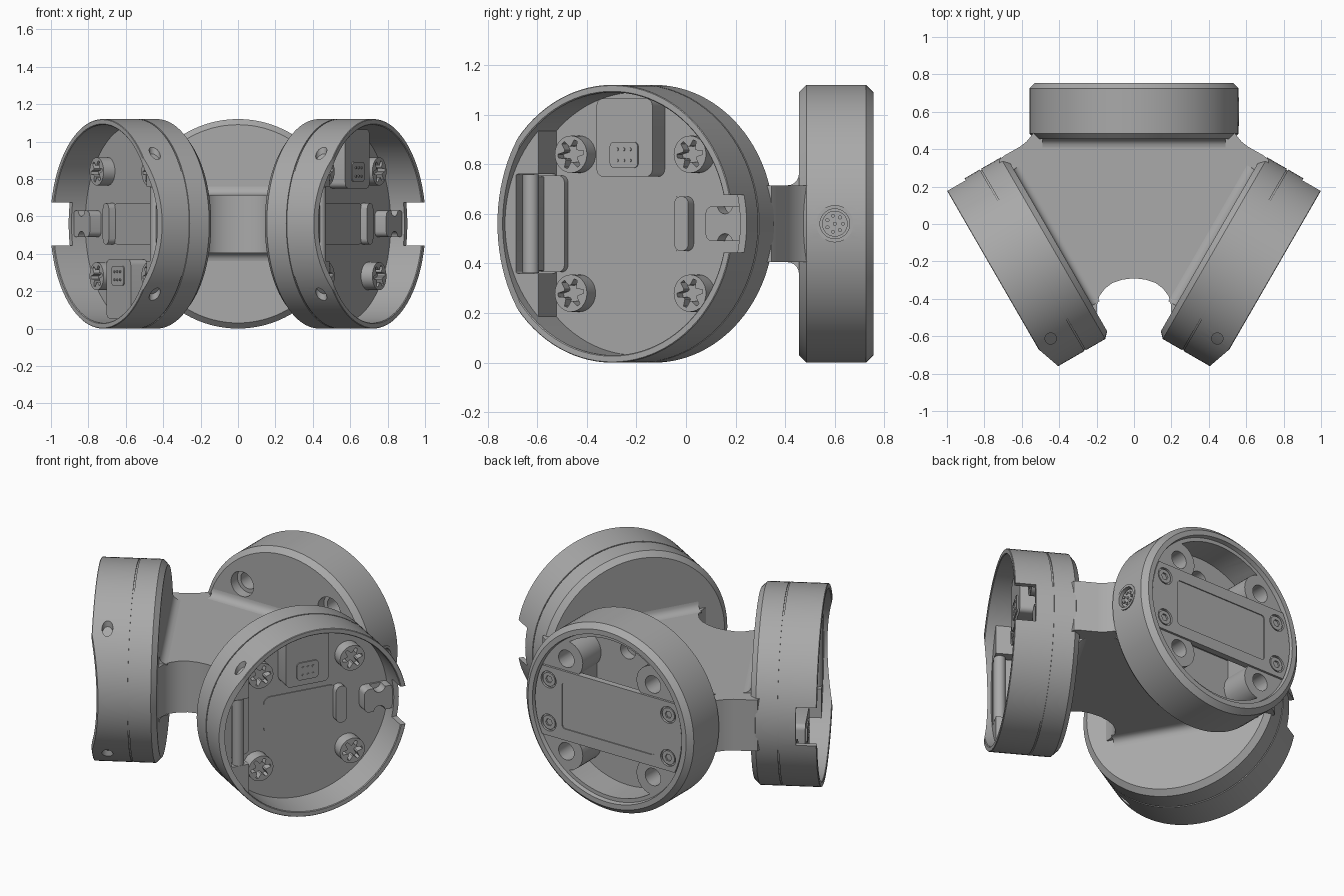
import bpy, bmesh
from math import pi, sin, cos, acos, radians
from mathutils import Matrix

cube = bpy.data.objects.get("Cube")
if cube:
    bpy.data.objects.remove(cube, do_unlink=True)

grey = bpy.data.materials.new("satin grey")
grey.use_nodes = True
COLOR = (0.4, 0.4, 0.4, 1)
grey.diffuse_color = COLOR
grey.node_tree.nodes["Principled BSDF"].inputs["Base Color"].default_value = COLOR


def frame(x, y, z, origin):
    m = Matrix((x, y, z)).transposed().to_4x4()
    m.translation = origin
    return m


# Local frames: x runs across the disc, y is up, z points out of its open face
S = sin(pi / 3)
MID = 0.56
RIGHT = frame((0.5, S, 0), (0, 0, 1), (S, -0.5, 0), (0.725, -0.298, MID))
TURN = Matrix.Translation((0, 0, MID)) @ Matrix.Rotation(pi, 4, 'Y') @ Matrix.Translation((0, 0, -MID))
BACK = frame((-1, 0, 0), (0, 0, 1), (0, 1, 0), (0, 0.755, MID))
ACROSS = frame((0, 1, 0), (0, 0, 1), (1, 0, 0), (0, 0, 0))   # extrudes along local x
UPWARD = frame((0, 0, 1), (1, 0, 0), (0, 1, 0), (0, 0, 0))   # extrudes along local y


def smooth(me):
    me.shade_smooth()
    me.set_sharp_from_angle(angle=radians(30))


def finish(name, bm, mat):
    bm.transform(mat)
    bmesh.ops.recalc_face_normals(bm, faces=bm.faces)
    me = bpy.data.meshes.new(name)
    bm.to_mesh(me)
    bm.free()
    me.materials.append(grey)
    smooth(me)
    ob = bpy.data.objects.new(name, me)
    bpy.context.collection.objects.link(ob)
    return ob


def lathe(name, profile, mat, steps=96):
    bm = bmesh.new()
    vs = [bm.verts.new((r, 0, z)) for r, z in profile]
    es = [bm.edges.new(p) for p in zip(vs, vs[1:])]
    bmesh.ops.spin(bm, geom=vs + es, cent=(0, 0, 0), axis=(0, 0, 1), angle=2 * pi, steps=steps)
    bmesh.ops.remove_doubles(bm, verts=bm.verts, dist=1e-5)
    return finish(name, bm, mat)


def prism(name, pts, z0, z1, mat):
    bm = bmesh.new()
    low, high = ([bm.verts.new((x, y, z)) for x, y in pts] for z in (z0, z1))
    bm.faces.new(low[::-1])
    bm.faces.new(high)
    for i in range(len(pts)):
        bm.faces.new((low[i - 1], low[i], high[i], high[i - 1]))
    return finish(name, bm, mat)


def arc(r, a, b, x=0, y=0, n=12):
    # Points on an arc from angle a to angle b
    return [(x + r * cos(a + (b - a) * i / n), y + r * sin(a + (b - a) * i / n)) for i in range(n + 1)]


def circle(r, x=0, y=0, n=32):
    return arc(r, 0, 2 * pi, x, y, n)[:-1]


def rounded(x0, x1, y0, y1, r):
    corners = [(x1 - r, y1 - r), (x0 + r, y1 - r), (x0 + r, y0 + r), (x1 - r, y0 + r)]
    return [p for k, (x, y) in enumerate(corners) for p in arc(r, k * pi / 2, (k + 1) * pi / 2, x, y, 5)]


def cut(ob, cutters):
    # Subtract each cutter, trying the second solver if the first changes nothing
    for c in cutters:
        c.hide_render = True
        before = len(ob.data.vertices)
        for solver in ('MANIFOLD', 'EXACT'):
            mod = ob.modifiers.new("cut", 'BOOLEAN')
            mod.operation, mod.solver, mod.object = 'DIFFERENCE', solver, c
            bpy.context.view_layer.update()
            deps = bpy.context.evaluated_depsgraph_get()
            me = bpy.data.meshes.new_from_object(ob.evaluated_get(deps))
            ob.modifiers.clear()
            if len(me.vertices) not in (0, before):
                ob.data = me
                break
        bpy.data.objects.remove(c, do_unlink=True)
    smooth(ob.data)


def star(x, y, r):
    radii = (1, 1, 0.55, 0.55)
    return [(x + r * radii[i % 4] * cos(pi * i / 12), y + r * radii[i % 4] * sin(pi * i / 12)) for i in range(24)]


def fillets(side, mat, face, a, b):
    # Concave strips where the web meets a disc, above and below
    for s in (1, -1):
        curve = [(s * x, z) for x, z in arc(0.045, pi / 2, pi, 0.2, face - 0.045, 5)]
        base = [(s * 0.15, face + 0.01), (s * 0.2, face + 0.01)]
        prism(f"{side}_web_fillet", base + curve + [(s * 0.15, face - 0.045)], a, b, mat @ ACROSS)


def socket_head(side, m):
    FLOOR = -0.2
    # Open cup with a fine seam around it
    cup = lathe(f"{side}_cup", [
        (0, FLOOR), (0.53, FLOOR), (0.53, -0.004), (0.534, 0), (0.557, 0), (0.56, -0.003),
        (0.56, -0.208), (0.554, -0.208), (0.554, -0.216), (0.56, -0.216), (0.56, -0.336),
        (0.53, -0.366), (0, -0.366)], m)
    cutters = [
        prism("notch_cutter", rounded(0.42, 0.7, -0.115, 0.115, 0.02), -0.115, 0.1, m),
        prism("dip_cutter", [(-0.43, 0), (-0.6, -0.06), (-0.6, 0.1), (-0.43, 0.1)], -0.6, 0.6,
              m @ Matrix.Rotation(pi / 2, 4, 'X'))]
    for a, b in ((0.2, 0.6), (-0.6, -0.2)):
        cutters.append(prism("pin_cutter", circle(0.03, -0.085, -0.412), a, b, m @ UPWARD))
    cut(cup, cutters)

    # Flat-walled ledge with the latch bay
    a0 = acos(-0.375 / 0.535)
    ledge = prism(f"{side}_ledge", arc(0.535, a0, 2 * pi - a0, n=24), FLOOR - 0.01, -0.055, m)
    cut(ledge, [prism("bay_cutter", rounded(-0.48, -0.2, -0.2, 0.2, 0.01), -0.19, 0.1, m)])
    prism(f"{side}_latch_plate", rounded(-0.47, -0.32, -0.195, 0.195, 0.03), FLOOR - 0.01, -0.17, m)
    prism(f"{side}_latch_arm", rounded(-0.44, -0.415, -0.19, 0.19, 0.005), -0.18, -0.08, m)
    prism(f"{side}_latch_roll", circle(0.033, -0.085, -0.427), -0.198, 0.198, m @ UPWARD)

    # Star-socket bosses
    for x in (-0.267, 0.287):
        for y in (-0.28, 0.28):
            boss = prism(f"{side}_boss", circle(0.075, x, y), FLOOR - 0.01, -0.13, m)
            cut(boss, [prism("star_cutter", star(x, y, 0.06), -0.175, 0, m)])

    # Contact block, centre panel, key bar and hook
    prism(f"{side}_contact_block", rounded(-0.13, 0.13, 0.19, 0.505, 0.03), FLOOR - 0.01, -0.1, m)
    prism(f"{side}_contact_pad", rounded(-0.065, 0.065, 0.225, 0.33, 0.02), -0.105, -0.093, m)
    for x in (-0.03, 0, 0.03):
        for y in (0.255, 0.3):
            prism(f"{side}_contact", circle(0.007, x, y, 10), -0.1, -0.088, m)
    prism(f"{side}_centre_panel", rounded(-0.22, 0.22, -0.11, 0.11, 0.04), FLOOR - 0.005, -0.195, m)
    prism(f"{side}_key_bar", rounded(0.2, 0.265, -0.11, 0.11, 0.03), FLOOR - 0.01, -0.155, m)
    hook = prism(f"{side}_hook", rounded(0.36, 0.54, -0.07, 0.07, 0.03), FLOOR - 0.01, -0.13, m)
    cut(hook, [prism("hook_cutter", circle(0.035, 0.45, s * 0.075), -0.19, 0, m) for s in (1, -1)])

    fillets(side, m, -0.366, -0.37, 0.47)


socket_head("right", RIGHT)
socket_head("left", TURN @ RIGHT)

# Rear mounting disc with a shallow recessed face
disc = lathe("rear_disc", [
    (0, -0.025), (0.495, -0.025), (0.5, 0), (0.53, 0), (0.56, -0.03),
    (0.56, -0.27), (0.53, -0.3), (0, -0.3)], BACK)
holes = []
for x in (-0.29, 0.29):
    for y in (-0.28, 0.28):
        holes.append(prism("hole_cutter", circle(0.052, x, y), -0.4, 0.1, BACK))
        holes.append(prism("counterbore_cutter", circle(0.075, x, y), -0.4, -0.24, BACK))

# Pockets that curve around the bolt holes
edge = [(0.206, 0.1)] + arc(0.11, radians(220), radians(100), 0.29, 0.28)
pocket = edge + arc(0.473, radians(56), radians(124)) + [(-x, y) for x, y in reversed(edge)]
for s in (1, -1):
    holes.append(prism("pocket_cutter", [(x, s * y) for x, y in pocket], -0.2, 0.1, BACK))
holes.append(prism("centre_hole_cutter", circle(0.05, 0, 0.34), -0.26, 0, BACK))
PORT = BACK @ Matrix.Translation((-0.56, 0, -0.155)) @ Matrix.Rotation(-pi / 2, 4, 'Y')
holes.append(prism("port_cutter", circle(0.066), -0.03, 0.1, PORT))
cut(disc, holes)

# Cover plate across the rear disc, with a framed panel and four screws
side_arc = arc(0.49, -0.44, 0.44)
cover = prism("cover_plate", side_arc + [(-x, -y) for x, y in side_arc], -0.05, -0.012, BACK)
screws = [(x, y) for x in (-0.4, 0.4) for y in (-0.13, 0.13)]
cut(cover, [prism("panel_cutter", rounded(-0.31, 0.31, -0.14, 0.14, 0.02), -0.018, 0.1, BACK)]
    + [prism("screw_cutter", circle(0.05, x, y), -0.03, 0.1, BACK) for x, y in screws])
for x, y in screws:
    head = prism("cover_screw", circle(0.041, x, y), -0.04, -0.015, BACK)
    cut(head, [prism("hex_cutter", circle(0.022, x, y, 6), -0.03, 0.1, BACK)])

# Round connector port on the side of the rear disc
lathe("port_ring", [(0.06, -0.03), (0.06, 0.002), (0.075, 0.002), (0.075, -0.03), (0.06, -0.03)], PORT, 40)
prism("port_insert", circle(0.052), -0.04, -0.014, PORT)
for x, y in circle(0.033, n=7) + [(0, 0)]:
    prism("port_pin", circle(0.008, x, y, 12), -0.02, -0.006, PORT)

# Flat web joining the three discs, arched at the front
half = [(0, -0.29), (0.06, -0.297), (0.115, -0.315), (0.155, -0.345), (0.185, -0.385), (0.197, -0.43),
        (0.2, -0.49), (0.26, -0.49), (0.45, -0.13), (0.72, 0.31), (0.72, 0.345), (0.69, 0.368),
        (0.61, 0.413), (0.575, 0.44), (0.55, 0.47), (0.53, 0.5)]
prism("web", half + [(-x, y) for x, y in reversed(half[1:])], 0.405, 0.715, Matrix())
fillets("rear", BACK, -0.3, -0.49, 0.49)
